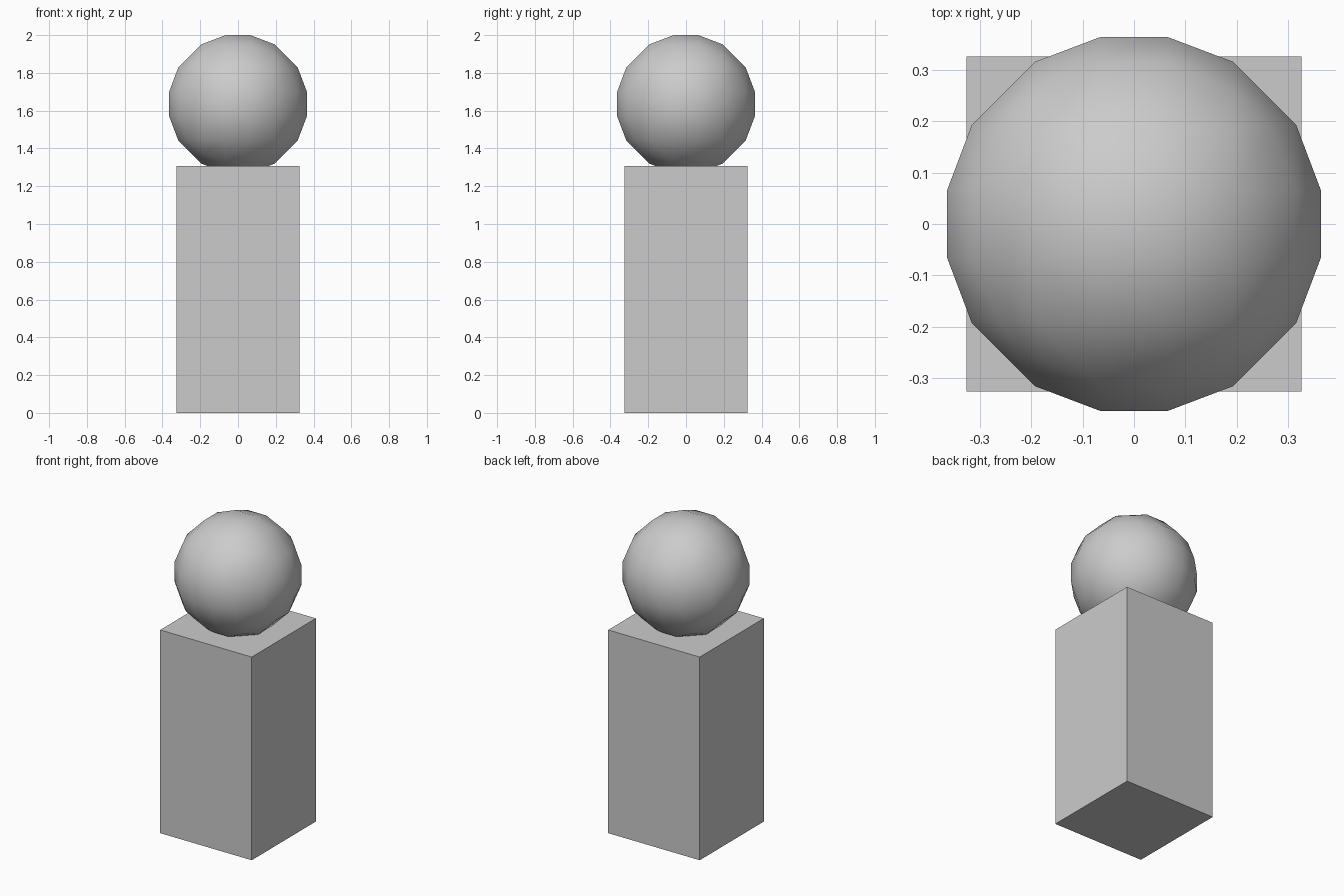
import bpy, bmesh
from itertools import permutations, product
from mathutils import Vector

if "Cube" in bpy.data.objects:
    bpy.data.objects.remove(bpy.data.objects["Cube"])


def make_object(name, bm):
    mesh = bpy.data.meshes.new(name)
    bm.to_mesh(mesh)
    bm.free()
    obj = bpy.data.objects.new(name, mesh)
    bpy.context.collection.objects.link(obj)
    return obj


# square pedestal block
WIDTH, HEIGHT = 0.652, 1.308
bm = bmesh.new()
bmesh.ops.create_cube(bm, size=1)
for v in bm.verts:
    v.co = Vector((v.co.x * WIDTH, v.co.y * WIDTH, (v.co.z + 0.5) * HEIGHT))
make_object("pedestal_block", bm)

# faceted ball: rounded-cube layout with the same rings about all three axes
RADIUS = 0.376
seeds = [(0.065, 0.065, 0.365), (0.065, 0.192, 0.315), (0.19, 0.19, 0.262)]
points = set()
for seed in seeds:
    p = Vector(seed).normalized() * RADIUS
    for order in permutations(seed):
        for signs in product((-1, 1), repeat=3):
            q = Vector([s * c for s, c in zip(signs, order)]).normalized() * RADIUS
            points.add(tuple(round(c, 5) for c in q))

bm = bmesh.new()
for p in sorted(points):
    bm.verts.new(p)
bmesh.ops.convex_hull(bm, input=bm.verts[:])
bmesh.ops.dissolve_limit(bm, angle_limit=0.03, verts=bm.verts[:], edges=bm.edges[:])
bmesh.ops.recalc_face_normals(bm, faces=bm.faces[:])
top = max(v.co.z for v in bm.verts)
for f in bm.faces:
    f.smooth = True
ball = make_object("ball", bm)
ball.location.z = 2.0 - top
